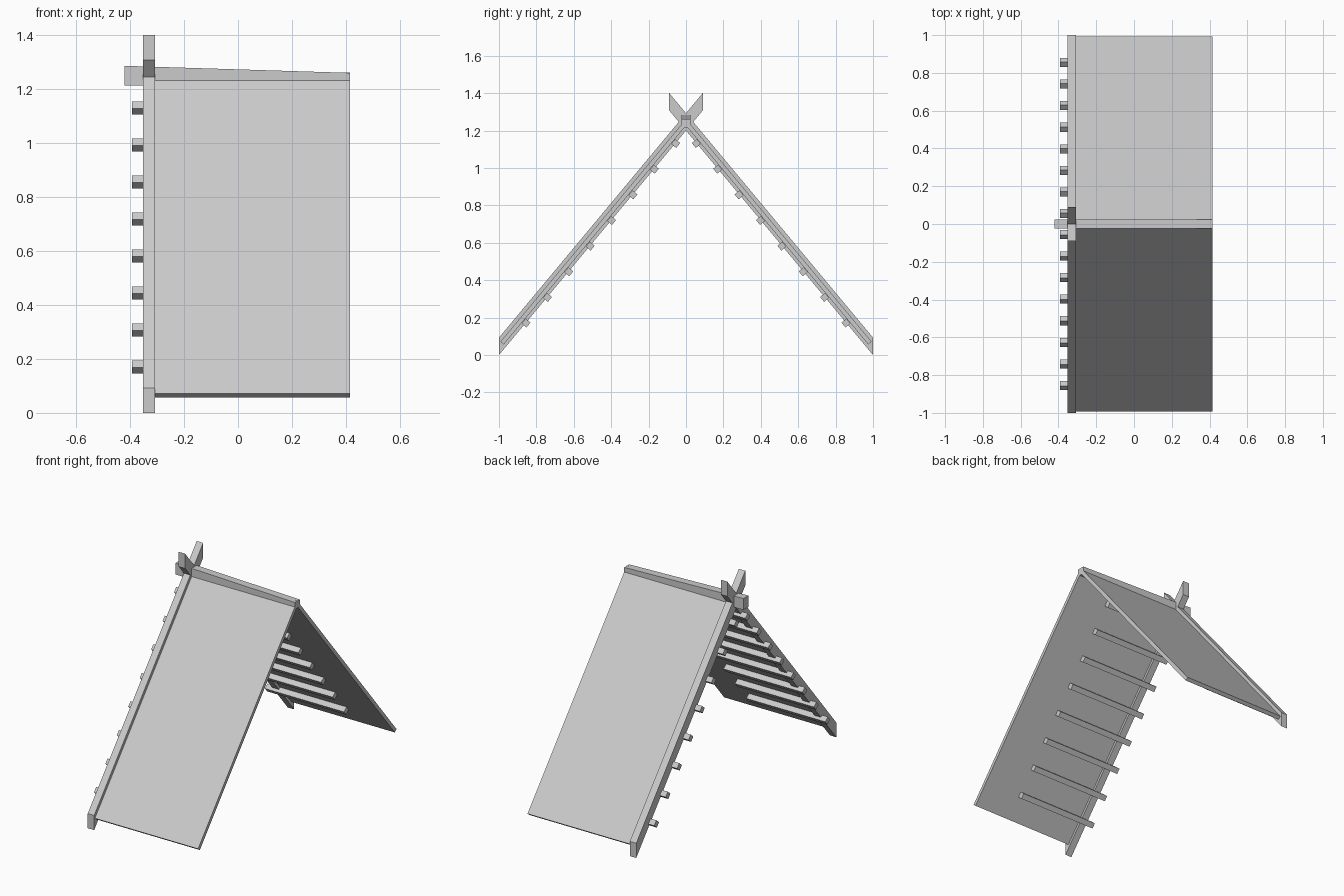
import bpy
import math

if "Cube" in bpy.data.objects:
    bpy.data.objects.remove(bpy.data.objects["Cube"])

# One plain grey for the whole roof
grey = bpy.data.materials.new("light_grey")
grey.use_nodes = True
colour = (0.6, 0.6, 0.6, 1)
grey.diffuse_color = colour
grey.node_tree.nodes["Principled BSDF"].inputs["Base Color"].default_value = colour

PITCH = 1.2                       # rise over run
ANGLE = math.atan(PITCH)
C, S = math.cos(ANGLE), math.sin(ANGLE)


def prism(name, profile, x0, x1, side=1):
    """Extrude a (y, z) outline along x; side -1 mirrors it across the ridge."""
    n = len(profile)
    verts = [(x, y * side, z) for x in (x0, x1) for y, z in profile]
    faces = [tuple(range(n)), tuple(range(2 * n - 1, n - 1, -1))]
    faces += [(i, i + n, (i + 1) % n + n, (i + 1) % n) for i in range(n)]
    if side > 0:
        faces = [f[::-1] for f in faces]
    mesh = bpy.data.meshes.new(name)
    mesh.from_pydata(verts, [], faces)
    mesh.materials.append(grey)
    obj = bpy.data.objects.new(name, mesh)
    bpy.context.scene.collection.objects.link(obj)
    return obj


def rake(y, lift=0.0):
    """Height of the sloping underside at y, raised by lift."""
    return PITCH * (1 + y) + lift


for side, label in ((1, "front"), (-1, "back")):
    # Gable board, running past the ridge to form a crossed finial
    prism(label + "_gable_board",
          [(-1, rake(-1)), (0.09, rake(0.09)),
           (0.09, rake(0.09, 0.093)), (-1, rake(-1, 0.093))],
          -0.352, -0.307, side)

    # Thin roof panel with a square-cut eave
    prism(label + "_roof_panel",
          [(-0.974, rake(-0.974, 0.026)), (0, rake(0, 0.026)),
           (0, rake(0, 0.062)), (-0.992, rake(-0.992, 0.062))],
          -0.307, 0.415, side)

    # Square battens under the panel, poking out past the gable board
    h = 0.017
    for i in range(8):
        y = -0.055 - i * 0.1143
        z = rake(y, -0.003)
        corners = [(-h, -h), (h, -h), (h, h), (-h, h)]
        prism(f"{label}_batten_{i + 1}",
              [(y + a * C - b * S, z + a * S + b * C) for a, b in corners],
              -0.393, 0.16, side)

# Ridge beam, its top falling gently towards the far end
beam = prism("ridge_beam",
             [(-0.025, 1.215), (0.025, 1.215), (0.025, 1.287), (-0.025, 1.287)],
             -0.42, 0.415)
for v in beam.data.vertices:
    if v.co.x > 0 and v.co.z > 1.25:
        v.co.z = 1.261
